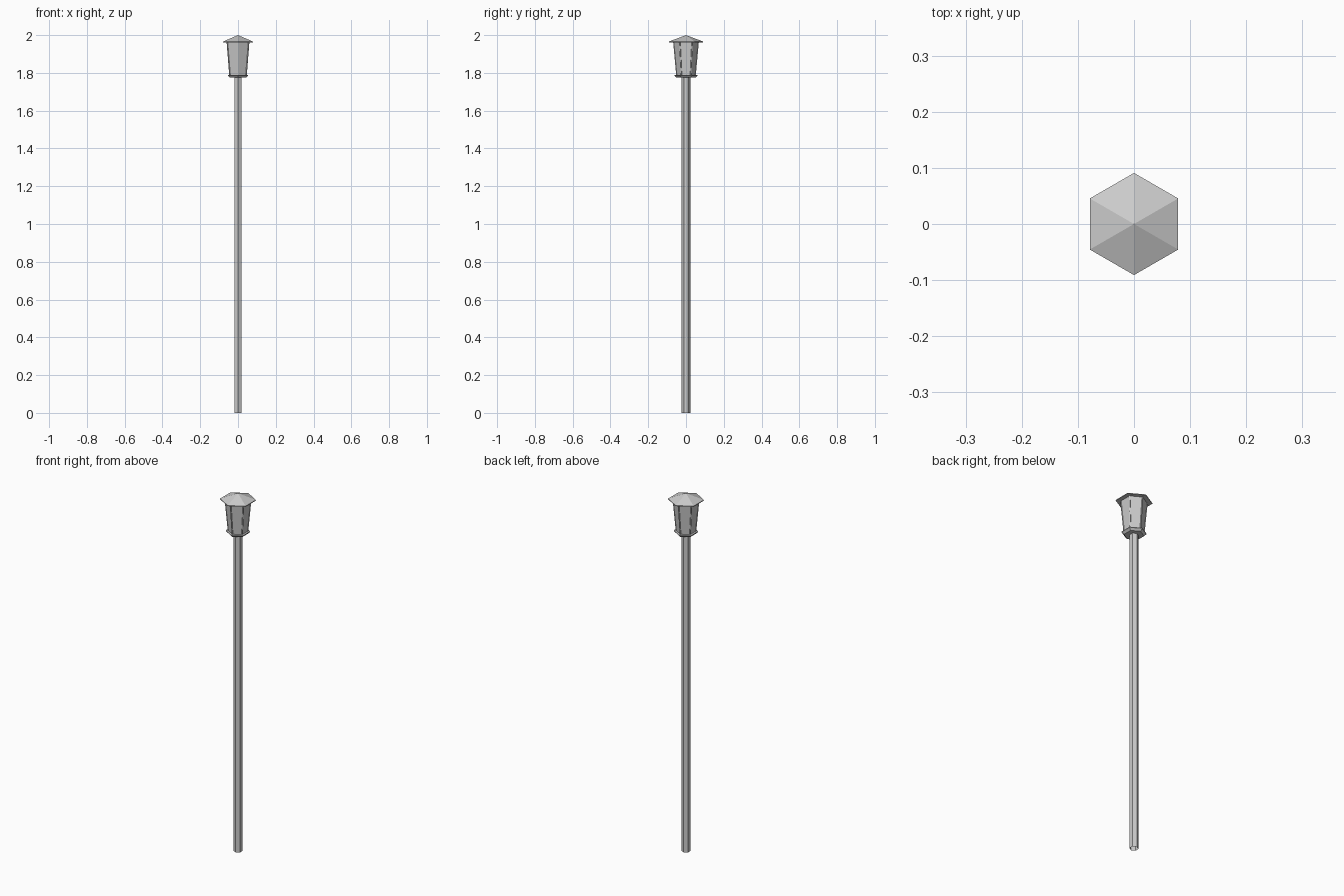
import bpy, bmesh
from math import sin, cos, pi

if "Cube" in bpy.data.objects:
    bpy.data.objects.remove(bpy.data.objects["Cube"])


def hex_ring(bm, r, z):
    # corners point along +y and -y
    return [bm.verts.new((r * sin(i * pi / 3), r * cos(i * pi / 3), z)) for i in range(6)]


def hex_part(name, profile, cap_bottom=True, cap_top=True):
    """Loft a hexagon through (radius, z) pairs; radius 0 makes an apex."""
    bm = bmesh.new()
    rings = [[bm.verts.new((0, 0, z))] if r == 0 else hex_ring(bm, r, z) for r, z in profile]
    for a, b in zip(rings, rings[1:]):
        for i in range(6):
            j = (i + 1) % 6
            if len(b) == 1:
                bm.faces.new((a[i], a[j], b[0]))
            else:
                bm.faces.new((a[i], a[j], b[j], b[i]))
    if cap_bottom:
        bm.faces.new(rings[0])
    if cap_top and len(rings[-1]) == 6:
        bm.faces.new(rings[-1])
    bmesh.ops.recalc_face_normals(bm, faces=bm.faces)
    me = bpy.data.meshes.new(name)
    bm.to_mesh(me)
    bm.free()
    ob = bpy.data.objects.new(name, me)
    bpy.context.collection.objects.link(ob)
    return ob


def corner_bar(name, i, r0, z0, r1, z1, w):
    # slim square bar leaning along one lantern corner
    a = i * pi / 3
    out, side = (sin(a), cos(a)), (cos(a), -sin(a))
    bm = bmesh.new()
    for r, z in ((r0, z0), (r1, z1)):
        for u, v in ((-w, -w), (w, -w), (w, w), (-w, w)):
            bm.verts.new((out[0] * (r + u) + side[0] * v, out[1] * (r + u) + side[1] * v, z))
    bmesh.ops.convex_hull(bm, input=bm.verts)
    bmesh.ops.dissolve_limit(bm, angle_limit=0.01, verts=bm.verts, edges=bm.edges)
    bmesh.ops.recalc_face_normals(bm, faces=bm.faces)
    me = bpy.data.meshes.new(name)
    bm.to_mesh(me)
    bm.free()
    bpy.context.collection.objects.link(bpy.data.objects.new(name, me))


# Pole
hex_part("pole", [(0.0225, 0), (0.0225, 1.78)], cap_bottom=False, cap_top=False)
# Flared plate under the lantern
hex_part("lantern_base", [(0.050, 1.775), (0.062, 1.786), (0.062, 1.79)])
# Tapered glass
hex_part("lantern_glass", [(0.050, 1.788), (0.066, 1.964)])
# Corner bars
for k in range(6):
    corner_bar(f"lantern_bar_{k + 1}", k, 0.049, 1.788, 0.065, 1.964, 0.003)
# Roof
hex_part("roof", [(0.091, 1.962), (0.091, 1.966), (0, 2.0)])
